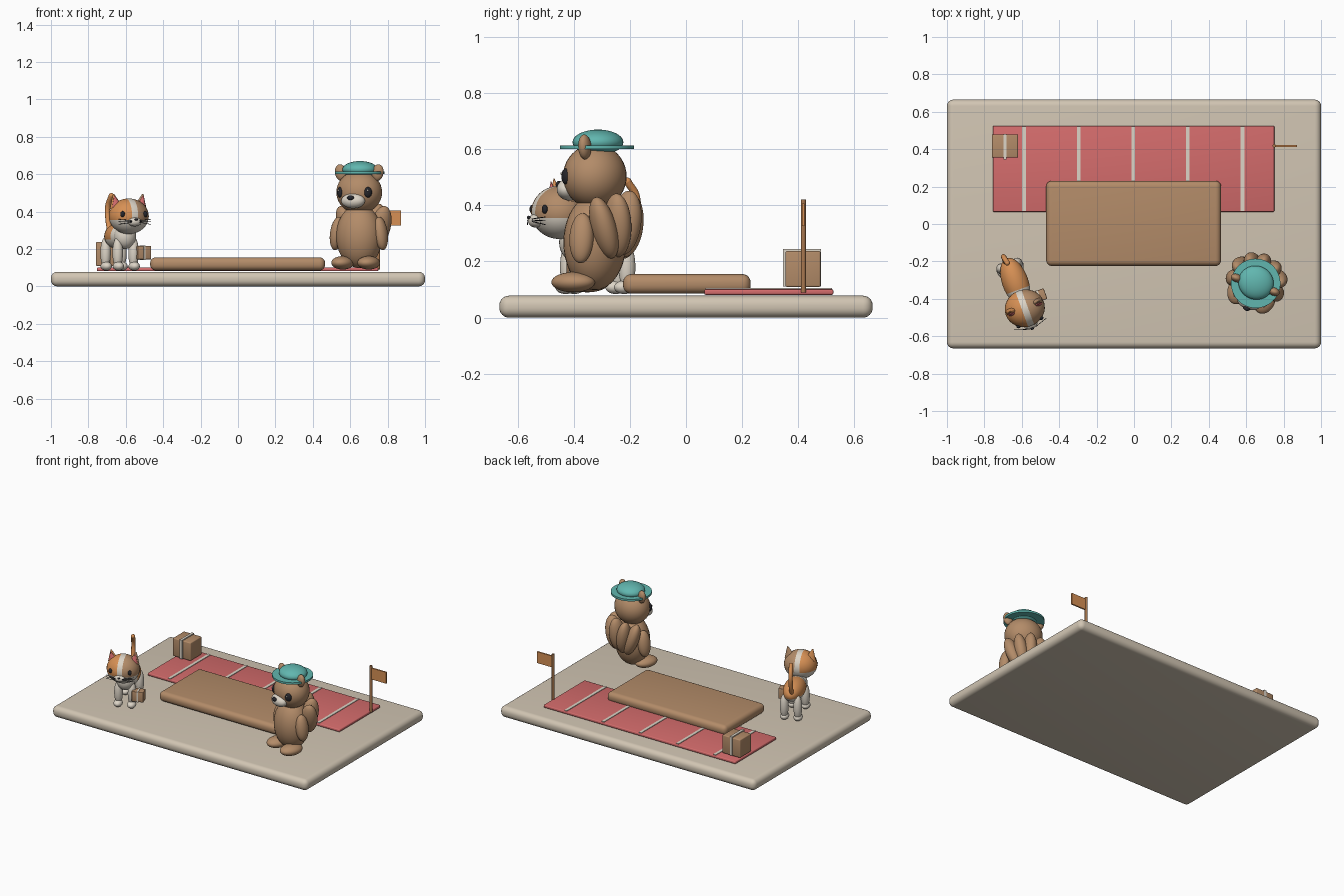
import bpy, bmesh, math
from mathutils import Matrix, Vector

cube = bpy.data.objects.get("Cube")
if cube:
    bpy.data.objects.remove(cube, do_unlink=True)


def material(name, r, g, b):
    m = bpy.data.materials.new(name)
    m.use_nodes = True
    m.diffuse_color = (r, g, b, 1)
    node = next(n for n in m.node_tree.nodes if n.type == 'BSDF_PRINCIPLED')
    node.inputs["Base Color"].default_value = (r, g, b, 1)
    node.inputs["Roughness"].default_value = 0.8
    return m


STONE = material("warm stone", 0.64, 0.56, 0.45)
BROWN = material("soft brown", 0.45, 0.26, 0.14)
RED = material("carpet red", 0.66, 0.15, 0.15)
TEAL = material("hat teal", 0.12, 0.47, 0.43)
ORANGE = material("warm orange", 0.68, 0.28, 0.09)
CREAM = material("cream", 0.72, 0.66, 0.57)
DARK = material("near black", 0.02, 0.02, 0.025)
WOOD = material("pole wood", 0.40, 0.19, 0.08)

WORLD = Matrix.Identity(4)


def frame(x, y, degrees):
    return Matrix.Translation((x, y, 0)) @ Matrix.Rotation(math.radians(degrees), 4, 'Z')


def finish(name, bm, mats, matrix=WORLD):
    bm.transform(matrix)
    mesh = bpy.data.meshes.new(name)
    bm.to_mesh(mesh)
    bm.free()
    for m in mats:
        mesh.materials.append(m)
    ob = bpy.data.objects.new(name, mesh)
    bpy.context.collection.objects.link(ob)
    bpy.ops.object.select_all(action='DESELECT')
    ob.select_set(True)
    bpy.context.view_layer.objects.active = ob
    bpy.ops.object.shade_smooth_by_angle(angle=math.radians(40))
    return ob


def box(name, loc, size, mat, bevel=0, parent=WORLD, segments=3):
    bm = bmesh.new()
    bmesh.ops.create_cube(bm, size=1)
    bmesh.ops.scale(bm, vec=size, verts=bm.verts)
    if bevel:
        bmesh.ops.bevel(bm, geom=bm.edges[:], offset=bevel, segments=segments,
                        profile=0.5, affect='EDGES')
    return finish(name, bm, [mat], parent @ Matrix.Translation(loc))


def ball(name, loc, half, mats, parent=WORLD, rot=WORLD, cuts=(), rule=None):
    """Ellipsoid; cuts are (point, normal) planes in local space, rule picks the colour."""
    bm = bmesh.new()
    bmesh.ops.create_uvsphere(bm, u_segments=32, v_segments=20, radius=1)
    bm.transform(Matrix.Translation(loc) @ rot @ Matrix.Diagonal((*half, 1)))
    for co, no in cuts:
        bmesh.ops.bisect_plane(bm, geom=bm.verts[:] + bm.edges[:] + bm.faces[:],
                               plane_co=co, plane_no=no)
    if rule:
        for f in bm.faces:
            f.material_index = rule(f.calc_center_median())
    return finish(name, bm, mats, parent)


def cone(name, loc, r1, r2, depth, mat, parent=WORLD, rot=WORLD, squash=1, sides=32):
    bm = bmesh.new()
    bmesh.ops.create_cone(bm, cap_ends=True, segments=sides, radius1=r1, radius2=r2, depth=depth)
    bmesh.ops.scale(bm, vec=(1, squash, 1), verts=bm.verts)
    return finish(name, bm, [mat], parent @ Matrix.Translation(loc) @ rot)


def tube(name, points, radius, mat, parent):
    cu = bpy.data.curves.new(name, 'CURVE')
    cu.dimensions = '3D'
    cu.bevel_depth = radius
    cu.use_fill_caps = True
    sp = cu.splines.new('BEZIER')
    sp.bezier_points.add(len(points) - 1)
    for bp, p in zip(sp.bezier_points, points):
        bp.co = parent @ Vector(p)
        bp.handle_left_type = bp.handle_right_type = 'AUTO'
    cu.materials.append(mat)
    ob = bpy.data.objects.new(name, cu)
    bpy.context.collection.objects.link(ob)


def turn(degrees, axis):
    return Matrix.Rotation(math.radians(degrees), 4, axis)


SIDES = (("left", 1), ("right", -1))

# Platform, bench slab and striped carpet
box("platform", (0, 0, 0.039), (2, 1.33, 0.078), STONE, 0.034, segments=6)
box("bench_slab", (-0.002, 0.003, 0.12), (0.935, 0.455, 0.07), BROWN, 0.03, segments=5)
box("carpet", (-0.002, 0.295, 0.091), (1.505, 0.46, 0.02), RED, 0.006)
for i in range(5):
    box(f"carpet_stripe_{i + 1}", (-0.004 + (i - 2) * 0.292, 0.295, 0.102),
        (0.02, 0.45, 0.006), CREAM)

# Parcel with strap
box("parcel", (-0.69, 0.417, 0.173), (0.14, 0.125, 0.128), BROWN, 0.006)
box("parcel_strap", (-0.69, 0.413, 0.177), (0.018, 0.136, 0.134), CREAM)

# Flag
cone("flag_pole", (0.75, 0.418, 0.255), 0.009, 0.009, 0.33, WOOD, sides=16)
box("flag", (0.815, 0.418, 0.366), (0.115, 0.01, 0.08), ORANGE)

# Bear: body and head
bear = frame(0.648, -0.325, -20)
ball("bear_body", (0, 0, 0.268), (0.125, 0.11, 0.17), [BROWN], bear)
ball("bear_head", (0, 0, 0.503), (0.124, 0.112, 0.115), [BROWN], bear)
ball("bear_muzzle", (0, -0.096, 0.457), (0.066, 0.042, 0.04), [CREAM], bear)
ball("bear_nose", (0, -0.135, 0.474), (0.019, 0.012, 0.013), [DARK], bear)
for side, s in SIDES:
    ball(f"bear_{side}_eye", (s * 0.08, -0.081, 0.503), (0.022, 0.014, 0.028), [DARK],
         bear, turn(s * 45, 'Z'))
    ball(f"bear_{side}_eye_glint", (s * 0.083, -0.096, 0.513), (0.005, 0.004, 0.005),
         [CREAM], bear)
    ball(f"bear_{side}_ear", (s * 0.105, 0, 0.608), (0.032, 0.022, 0.045), [BROWN],
         bear, turn(s * 12, 'Y'))
    ball(f"bear_{side}_arm", (s * 0.125, -0.005, 0.283), (0.036, 0.044, 0.09), [BROWN],
         bear, turn(s * -8, 'Y'))
    ball(f"bear_{side}_foot", (s * 0.074, -0.055, 0.126), (0.058, 0.08, 0.036), [BROWN], bear)

# Bear: fan of tail plumes around the back
for i in range(5):
    a = (i - 2) * 27
    spin = turn(-a, 'Z')
    spot = spin @ Vector((0, 0.118, 0.338 - abs(i - 2) * 0.009))
    ball(f"tail_plume_{i + 1}", spot, (0.044, 0.056, 0.115), [BROWN], bear,
         spin @ turn((i - 2) * 9, 'Y') @ turn(-8, 'X'))

# Bear: hat
cone("hat_brim", (0, 0.008, 0.607), 0.132, 0.132, 0.014, TEAL, bear, sides=48)
ball("hat_crown", (0, 0.012, 0.625), (0.095, 0.09, 0.045), [TEAL], bear)

# Cat: body with cream chest band and belly
cat = frame(-0.635, -0.31, 20)
ball("cat_body", (0, 0, 0.268), (0.07, 0.135, 0.07), [ORANGE, CREAM], cat,
     cuts=[((0, -0.045, 0), (0, 1, 0)), ((0, 0, 0.25), (0, 0, 1))],
     rule=lambda c: int(c.y < -0.045 or c.z < 0.25))
ball("cat_chest", (0, -0.092, 0.268), (0.06, 0.055, 0.068), [CREAM], cat)


# Cat: patched head, cream below and along the middle
def head_colour(c):
    if c.z < 0.355 or abs(c.x) < 0.017:
        return 1
    return 2 if c.x > 0 else 0


ball("cat_head", (0, -0.15, 0.375), (0.108, 0.1, 0.095), [ORANGE, CREAM, BROWN], cat,
     cuts=[((0, 0, 0.355), (0, 0, 1)), ((0.017, 0, 0), (1, 0, 0)), ((-0.017, 0, 0), (1, 0, 0))],
     rule=head_colour)
ball("cat_muzzle", (0, -0.24, 0.345), (0.038, 0.026, 0.024), [CREAM], cat)
ball("cat_nose", (0, -0.266, 0.357), (0.009, 0.006, 0.006), [DARK], cat)
for side, s in SIDES:
    coat = BROWN if s > 0 else ORANGE
    ball(f"cat_{side}_eye", (s * 0.064, -0.229, 0.386), (0.013, 0.01, 0.016), [DARK], cat)
    cone(f"cat_{side}_ear", (s * 0.076, -0.14, 0.458), 0.036, 0.003, 0.075, coat, cat,
         turn(s * 12, 'Y'), 0.6)
    cone(f"cat_{side}_inner_ear", (s * 0.076, -0.152, 0.456), 0.026, 0.002, 0.058, RED, cat,
         turn(s * 12, 'Y'), 0.6)
    for i in range(3):
        dz = (i - 1) * 0.009
        tube(f"cat_{side}_whisker_{i + 1}", [(s * 0.022, -0.262, 0.347 + dz * 0.5),
             (s * 0.092, -0.238, 0.345 + dz * 1.5)], 0.0015, DARK, cat)
    # Legs and paws
    for end, y in (("front", -0.1), ("back", 0.09)):
        ball(f"cat_{side}_{end}_leg", (s * 0.045, y, 0.18), (0.028, 0.03, 0.085), [CREAM], cat)
        ball(f"cat_{side}_{end}_paw", (s * 0.045, y - 0.01, 0.108), (0.029, 0.038, 0.024),
             [CREAM], cat)

# Cat: raised tail
tube("cat_tail", [(-0.01, 0.11, 0.28), (-0.012, 0.14, 0.35), (-0.012, 0.145, 0.43),
     (-0.005, 0.11, 0.485)], 0.014, ORANGE, cat)
ball("cat_tail_tip", (-0.005, 0.11, 0.485), (0.014, 0.014, 0.014), [ORANGE], cat)

# Cat: small parcel at its side
box("small_parcel", (0.092, -0.113, 0.18), (0.078, 0.06, 0.072), BROWN, 0.004, cat)
box("small_parcel_strap", (0.092, -0.113, 0.18), (0.01, 0.066, 0.077), CREAM, 0, cat)
